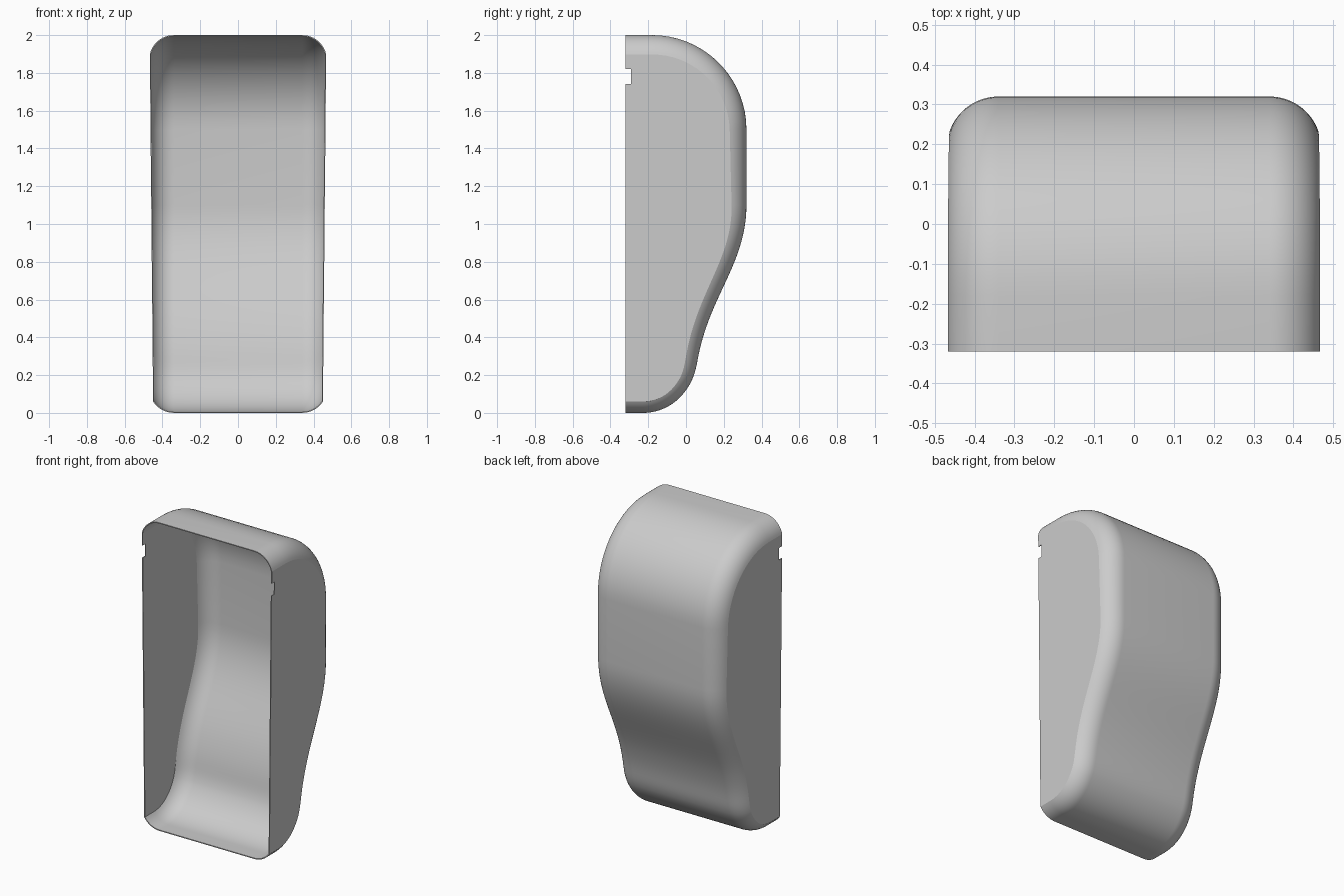
import bpy
import bmesh
from math import asin, sin, cos
from mathutils import Vector
from mathutils.geometry import interpolate_bezier

cube = bpy.data.objects.get("Cube")
if cube:
    bpy.data.objects.remove(cube)

FRONT = -0.32      # plane of the open rim
FLAT = 0.34        # half width of the flat back, where the fillet begins
RADIUS = 0.13      # fillet radius
STEPS = 12


def half_width(z):
    """Side walls taper slightly towards the bottom."""
    return 0.449 + 0.0095 * z


# Side profile, from the top rim over the back to the bottom rim: (y, z) Bezier spans
spans = [
    ((-0.18, 2.0), (0.096, 2.0), (0.32, 1.776), (0.32, 1.5)),
    ((0.32, 1.1), (0.32, 0.86), (0.2, 0.7), (0.12, 0.49)),
    ((0.12, 0.49), (0.05, 0.3), (0.07, 0.26), (0.03, 0.17)),
    ((0.03, 0.17), (-0.03, 0.05), (-0.13, 0.0), (-0.23, 0.0)),
]
profile = [Vector((FRONT, 2.0))]
for a, h1, h2, b in spans:
    for p in interpolate_bezier(Vector(a), Vector(h1), Vector(h2), Vector(b), 18):
        if (p - profile[-1]).length > 1e-4:
            profile.append(p)
profile.append(Vector((FRONT, 0.0)))

bm = bmesh.new()


def fillet_row(i):
    """One strip across the shell, rounded over towards both sides."""
    p = profile[i]
    t = profile[min(i + 1, len(profile) - 1)] - profile[max(i - 1, 0)]
    if i in (0, len(profile) - 1):
        t = Vector((0, 0)) + (Vector((1, 0)) if i == 0 else Vector((-1, 0)))
    inward = Vector((t.y, -t.x)).normalized()
    # The fillet stops where it meets the tapered side wall
    z = p.y
    for _ in range(6):
        end = asin((half_width(z) - FLAT) / RADIUS)
        z = p.y + inward.y * RADIUS * (1 - cos(end))
    half = []
    for k in range(STEPS + 1):
        a = end * k / STEPS
        q = p + inward * RADIUS * (1 - cos(a))
        half.append((FLAT + RADIUS * sin(a), q.x, q.y))
    left = [bm.verts.new(c) for c in half]
    right = [bm.verts.new((-x, y, z)) for x, y, z in reversed(half)]
    return right + left


rows = [fillet_row(i) for i in range(len(profile))]
for r, s in zip(rows, rows[1:]):
    for j in range(len(r) - 1):
        bm.faces.new((r[j], r[j + 1], s[j + 1], s[j]))

# Flat side walls, each with a small notch in the front edge
notch = [(FRONT, 1.82), (FRONT + 0.03, 1.82), (FRONT + 0.03, 1.74), (FRONT, 1.74)]
for side in (1, -1):
    edge = [r[-1 if side > 0 else 0] for r in rows]
    cut = [bm.verts.new((side * half_width(z), y, z)) for y, z in notch]
    loop = edge[::-1] + cut
    bm.faces.new(loop if side > 0 else loop[::-1])

mesh = bpy.data.meshes.new("shell_cover")
bm.to_mesh(mesh)
bm.free()
shell = bpy.data.objects.new("shell_cover", mesh)
bpy.context.collection.objects.link(shell)

# Material
grey = bpy.data.materials.new("light_grey")
grey.use_nodes = True
colour = (0.6, 0.6, 0.6, 1.0)
grey.diffuse_color = colour
grey.node_tree.nodes["Principled BSDF"].inputs["Base Color"].default_value = colour
mesh.materials.append(grey)

# Thin wall and smooth shading
bpy.context.view_layer.objects.active = shell
shell.select_set(True)
wall = shell.modifiers.new("wall", "SOLIDIFY")
wall.thickness = 0.006
wall.offset = -1
bpy.ops.object.modifier_apply(modifier=wall.name)
bpy.ops.object.shade_smooth_by_angle(angle=0.19)
